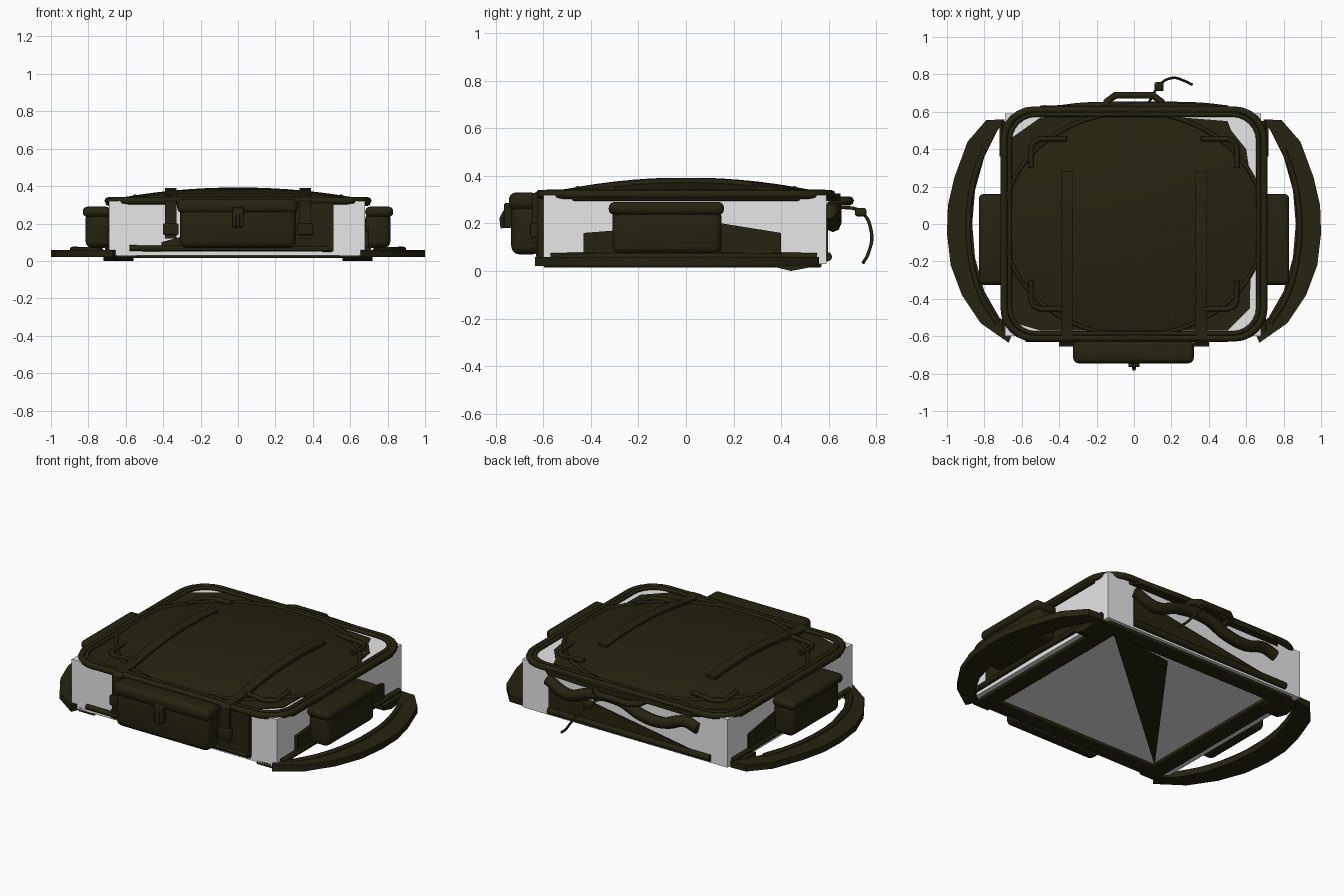
import bpy, bmesh, math
from mathutils import Vector

if "Cube" in bpy.data.objects:
    bpy.data.objects.remove(bpy.data.objects["Cube"], do_unlink=True)


def material(name, rgb):
    m = bpy.data.materials.new(name)
    m.use_nodes = True
    m.diffuse_color = (*rgb, 1)
    m.node_tree.nodes["Principled BSDF"].inputs["Base Color"].default_value = (*rgb, 1)
    return m


OLIVE = material("dark olive fabric", (0.019, 0.017, 0.005))
PALE = material("pale grey lining", (0.8, 0.8, 0.8))


def add(name, bm, mat=OLIVE, smooth=True):
    bmesh.ops.recalc_face_normals(bm, faces=bm.faces)
    me = bpy.data.meshes.new(name)
    bm.to_mesh(me)
    bm.free()
    me.materials.append(mat)
    ob = bpy.data.objects.new(name, me)
    bpy.context.collection.objects.link(ob)
    bpy.ops.object.select_all(action='DESELECT')
    ob.select_set(True)
    bpy.context.view_layer.objects.active = ob
    if smooth:
        bpy.ops.object.shade_smooth_by_angle(angle=math.radians(40))
    return ob


def box(name, lo, hi, bevel=0.0, mat=OLIVE):
    lo, hi = Vector(lo), Vector(hi)
    bm = bmesh.new()
    bmesh.ops.create_cube(bm, size=1)
    for v in bm.verts:
        v.co = (lo + hi) / 2 + v.co * (hi - lo)
    if bevel:
        bmesh.ops.bevel(bm, geom=bm.edges[:], offset=bevel, segments=4,
                        profile=0.5, affect='EDGES')
    return add(name, bm, mat)


def prism(name, pts, a, b, axis='z', mat=OLIVE):
    """Extrude an outline from a to b along the axis."""
    place = {'x': lambda p, t: (t, p[0], p[1]),
             'y': lambda p, t: (p[0], t, p[1]),
             'z': lambda p, t: (p[0], p[1], t)}[axis]
    bm = bmesh.new()
    lower = [bm.verts.new(place(p, a)) for p in pts]
    upper = [bm.verts.new(place(p, b)) for p in pts]
    bm.faces.new(lower)
    bm.faces.new(upper)
    for i in range(len(pts)):
        j = (i + 1) % len(pts)
        bm.faces.new((lower[i], lower[j], upper[j], upper[i]))
    return add(name, bm, mat)


def tube(name, pts, r, cyclic=False, curved=False):
    cu = bpy.data.curves.new(name, 'CURVE')
    cu.dimensions = '3D'
    cu.bevel_depth = r
    cu.bevel_resolution = 2
    cu.resolution_u = 6
    cu.use_fill_caps = True
    sp = cu.splines.new('BEZIER' if curved else 'POLY')
    nodes = sp.bezier_points if curved else sp.points
    nodes.add(len(pts) - 1)
    for n, p in zip(nodes, pts):
        n.co = p if curved else (*p, 1)
        if curved:
            n.handle_left_type = n.handle_right_type = 'AUTO'
    sp.use_cyclic_u = cyclic
    ob = bpy.data.objects.new(name, cu)
    bpy.context.collection.objects.link(ob)
    cu.materials.append(OLIVE)
    bpy.ops.object.select_all(action='DESELECT')
    ob.select_set(True)
    bpy.context.view_layer.objects.active = ob
    bpy.ops.object.convert(target='MESH')
    bpy.ops.object.shade_smooth_by_angle(angle=math.radians(50))


def rounded(hx, hy, r, z, n=6):
    out = []
    for k, (sx, sy) in enumerate(((1, 1), (-1, 1), (-1, -1), (1, -1))):
        for i in range(n + 1):
            t = math.pi / 2 * (k + i / n)
            out.append((sx * (hx - r) + r * math.cos(t), sy * (hy - r) + r * math.sin(t), z))
    return out


RX, RY = 0.70, 0.60


def dome(x, y):
    return 0.325 + 0.068 * max(0, 1 - (x / RX) ** 2 - (y / RY) ** 2)


# Lining box, with soft shading across its corners
lining = box("lining_box", (-0.69, -0.6, 0.03), (0.68, 0.59, 0.32), mat=PALE)
bpy.ops.object.shade_smooth()

# Domed lid
bm = bmesh.new()
N, rings = 48, []
for k in range(1, 9):
    s = k / 8
    ring = []
    for i in range(N):
        t = 2 * math.pi * i / N
        x, y = RX * s * math.cos(t), RY * s * math.sin(t)
        ring.append(bm.verts.new((x, y, dome(x, y))))
    rings.append(ring)
rings.append([bm.verts.new((v.co.x, v.co.y, 0.3)) for v in rings[-1]])
bm.faces.new(rings[0])
for a, b in zip(rings, rings[1:]):
    for i in range(N):
        j = (i + 1) % N
        bm.faces.new((a[i], a[j], b[j], b[i]))
add("domed_lid", bm)
tube("lid_piping", [(RX * math.cos(i * math.tau / N), RY * math.sin(i * math.tau / N), 0.327)
                    for i in range(N)], 0.011, True)

# Flat panel under the lid and the rounded rail around it
prism("top_panel", [(-0.67, -0.52), (-0.5, -0.57), (0.5, -0.57), (0.62, -0.45), (0.63, 0.2),
                    (0.6, 0.4), (0.52, 0.5), (0.5, 0.55), (0, 0.59), (-0.5, 0.57),
                    (-0.67, 0.45)], 0.318, 0.326)
tube("top_rail", rounded(0.695, 0.61, 0.16, 0.322), 0.019, True)
tube("inner_rail", rounded(0.665, 0.585, 0.14, 0.33), 0.012, True)
prism("back_flap", [(-0.53, 0.59), (-0.48, 0.635), (-0.2, 0.63), (0, 0.65), (0.2, 0.65),
                    (0.48, 0.635), (0.53, 0.59)], 0.295, 0.325)

# Corner loops on the lid
for sx in (1, -1):
    for sy in (1, -1):
        path = [(0.55, 0.3), (0.55, 0.41), (0.535, 0.44), (0.5, 0.455), (0.36, 0.455)]
        tube("lid_corner_loop", [(sx * x, sy * y, dome(x, y) + 0.008) for x, y in path], 0.014)

# Two webbing straps running over the lid and down the front, with buckles
for c in (-0.36, 0.36):
    ys = [0.28 - 0.09 * i for i in range(11)]
    outer = [(y, dome(c, y) + 0.016) for y in ys] + [(-0.645, 0.32), (-0.645, 0.12)]
    inner = [(-0.6, 0.12), (-0.6, 0.3)] + [(y, dome(c, y) - 0.01) for y in ys[::-1]]
    prism("webbing_strap", outer + inner, c - 0.03, c + 0.03, 'x')
    box("strap_buckle", (c - 0.042, -0.655, 0.14), (c + 0.042, -0.61, 0.2), 0.006)

# Front panel and front pocket
prism("front_panel", [(-0.41, 0.05), (0.51, 0.05), (0.51, 0.31), (-0.3, 0.31),
                      (-0.3, 0.13), (-0.41, 0.1)], -0.625, -0.598, 'y')
box("front_pocket", (-0.31, -0.735, 0.07), (0.31, -0.61, 0.3), 0.035)
box("front_pocket_flap", (-0.325, -0.745, 0.255), (0.32, -0.62, 0.33), 0.03)
box("front_clasp", (-0.03, -0.765, 0.18), (0.03, -0.72, 0.285), 0.006)
tube("clasp_pull", [(0, -0.76, 0.25), (0, -0.775, 0.22), (0, -0.77, 0.18)], 0.01)

# Shoulder strap outlines
strap = [(-0.69, 0.56), (-0.79, 0.555), (-0.89, 0.44), (-0.96, 0.25), (-0.995, 0.1),
         (-1, -0.05), (-0.98, -0.22), (-0.92, -0.38), (-0.82, -0.53), (-0.67, -0.635),
         (-0.64, -0.56), (-0.72, -0.5), (-0.8, -0.36), (-0.85, -0.18), (-0.865, 0),
         (-0.85, 0.18), (-0.8, 0.36), (-0.73, 0.5)]
ridge = [(-0.8, 0.4, 0.06), (-0.86, 0.22, 0.062), (-0.885, 0, 0.062),
         (-0.87, -0.2, 0.062), (-0.81, -0.4, 0.06), (-0.73, -0.53, 0.055)]

for s, side in ((1, "right"), (-1, "left")):
    # Side pocket
    xs = sorted((-0.68 * s, -0.815 * s))
    box(side + "_pocket", (xs[0], -0.31, 0.07), (xs[1], 0.15, 0.26), 0.035)
    xs = sorted((-0.68 * s, -0.83 * s))
    box(side + "_pocket_flap", (xs[0], -0.325, 0.235), (xs[1], 0.16, 0.29), 0.025)
    # Side wall patches and trims
    a, b = sorted((-0.675 * s, -0.698 * s))
    prism(side + "_wall_patch", [(-0.43, 0.06), (0.4, 0.06), (0.4, 0.16),
                                 (0.15, 0.2), (-0.3, 0.17), (-0.43, 0.16)], a, b, 'x')
    box(side + "_top_trim", (a - 0.008, -0.48, 0.295), (b + 0.008, 0.48, 0.325), 0.01)
    tube(side + "_bottom_piping", [(-0.69 * s, -0.57, 0.06), (-0.695 * s, 0, 0.065),
                                   (-0.69 * s, 0.55, 0.06)], 0.016)
    # Shoulder strap with its raised ridge and anchor tab
    prism(side + "_shoulder_strap", [(x * s, y) for x, y in strap], 0.02, 0.058)
    tube(side + "_strap_ridge", [(x * s, y, z) for x, y, z in ridge], 0.014, curved=True)
    a, b = sorted((-0.56 * s, -0.72 * s))
    prism(side + "_strap_anchor", [(0.36, 0.02), (0.44, 0), (0.55, 0.02), (0.55, 0.045),
                                   (0.36, 0.045)], a, b, 'x')
    # Frame bars under the body
    a, b = sorted((-0.54 * s, -0.65 * s))
    box(side + "_base_bar", (a, -0.6, 0.015), (b, 0.57, 0.05), 0.008)
for name, y in (("front_base_bar", -0.58), ("back_base_bar", 0.47)):
    box(name, (-0.6, y, 0.015), (0.6, y + 0.1, 0.05), 0.008)

# Fold of fabric showing through the base
prism("base_fold", [(0.56, 0.49), (0.12, 0.43), (-0.55, -0.48)], 0.024, 0.031)

# Front and back lower piping, back wall patch
tube("front_bottom_piping", [(-0.58, -0.615, 0.068), (0.5, -0.615, 0.065)], 0.016)
tube("back_bottom_piping", [(-0.58, 0.595, 0.06), (0.5, 0.595, 0.06)], 0.02)
prism("back_wall_patch", [(-0.55, 0.06), (0.5, 0.06), (0.5, 0.25), (0.3, 0.2)],
      0.585, 0.598, 'y')

# Back hose, carry handle and drawcord with its bead
tube("back_hose", [(0.5, 0.6, 0.25), (0.36, 0.615, 0.2), (0.2, 0.62, 0.25), (0, 0.62, 0.26),
                   (-0.14, 0.62, 0.21), (-0.28, 0.615, 0.2), (-0.42, 0.6, 0.24),
                   (-0.5, 0.6, 0.22)], 0.034, curved=True)
tube("carry_handle", [(-0.145, 0.6, 0.29), (-0.145, 0.655, 0.295), (-0.1, 0.688, 0.295),
                      (0.1, 0.688, 0.295), (0.145, 0.655, 0.295), (0.145, 0.6, 0.29)], 0.019)
tube("drawcord", [(0.07, 0.63, 0.27), (0.13, 0.735, 0.25), (0.2, 0.78, 0.16),
                  (0.27, 0.765, 0.07), (0.31, 0.745, 0.035)], 0.007, curved=True)
box("cord_bead", (0.11, 0.71, 0.23), (0.158, 0.758, 0.265), 0.01)
